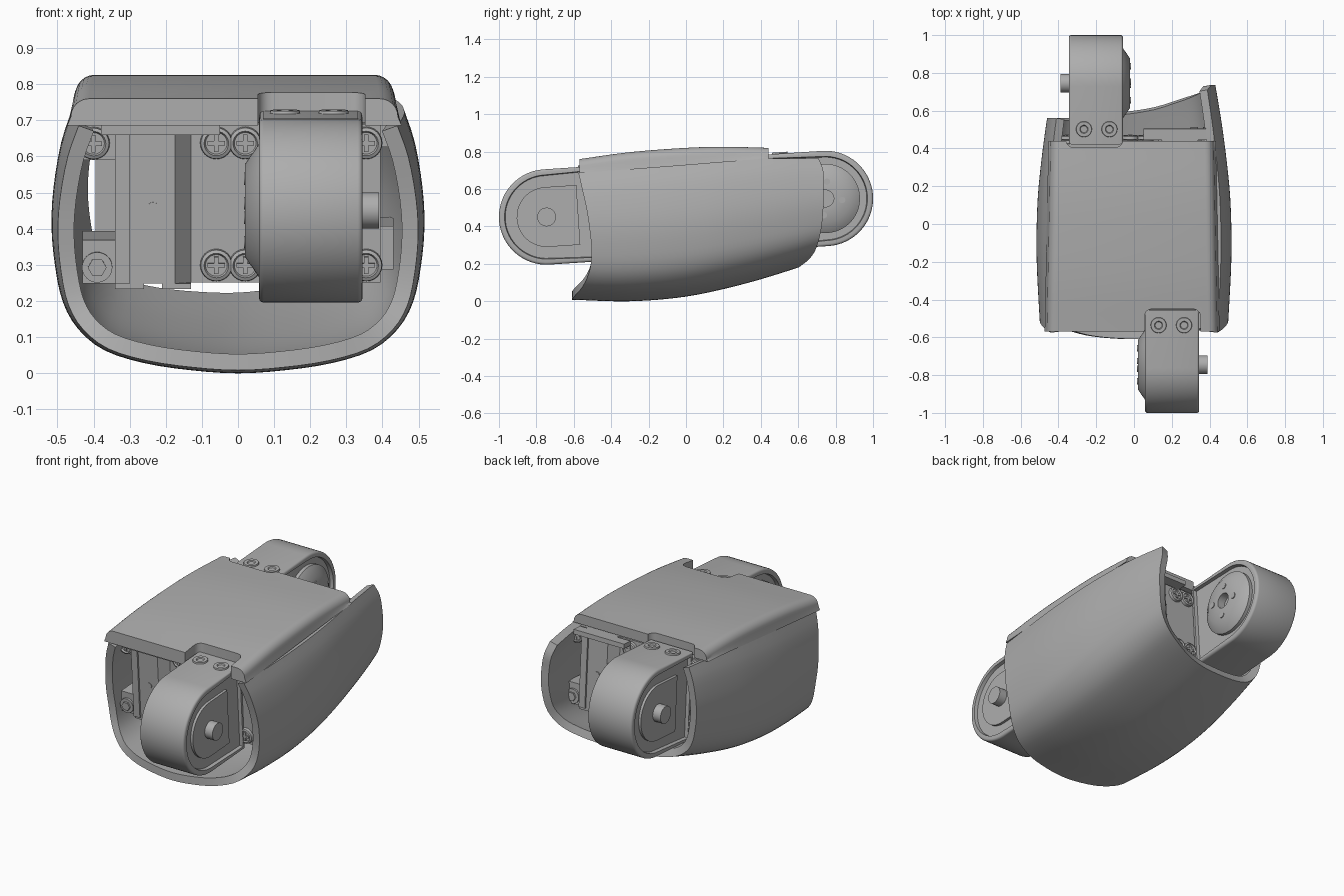
import bpy, bmesh, math
from mathutils import Matrix, Vector

if "Cube" in bpy.data.objects:
    bpy.data.objects.remove(bpy.data.objects["Cube"], do_unlink=True)

grey = bpy.data.materials.new("plain_grey")
grey.use_nodes = True
tone = (0.42, 0.42, 0.42, 1)
grey.diffuse_color = tone
grey.node_tree.nodes["Principled BSDF"].inputs["Base Color"].default_value = tone


def curve(pts, x):
    """Smooth interpolation through (x, value) points."""
    x = min(max(x, pts[0][0]), pts[-1][0])
    i = max(k for k in range(len(pts) - 1) if pts[k][0] <= x)

    def slope(k):
        a, b = pts[max(k - 1, 0)], pts[min(k + 1, len(pts) - 1)]
        return (b[1] - a[1]) / (b[0] - a[0])
    (x0, v0), (x1, v1) = pts[i], pts[i + 1]
    w = x1 - x0
    t = (x - x0) / w
    return ((2*t**3 - 3*t*t + 1) * v0 + (t**3 - 2*t*t + t) * w * slope(i)
            + (3*t*t - 2*t**3) * v1 + (t**3 - t*t) * w * slope(i + 1))


def finish(bm, name, matrix=Matrix(), recalc=True):
    if recalc:
        bmesh.ops.recalc_face_normals(bm, faces=bm.faces)
    bm.transform(matrix)
    mesh = bpy.data.meshes.new(name)
    bm.to_mesh(mesh)
    bm.free()
    mesh.materials.append(grey)
    obj = bpy.data.objects.new(name, mesh)
    bpy.context.collection.objects.link(obj)
    shade(obj)
    return obj


def activate(obj):
    bpy.ops.object.select_all(action='DESELECT')
    obj.select_set(True)
    bpy.context.view_layer.objects.active = obj


def shade(obj):
    activate(obj)
    bpy.ops.object.shade_smooth_by_angle(angle=math.radians(35))


def apply(obj, kind, **settings):
    mod = obj.modifiers.new(kind.title(), kind)
    for key, value in settings.items():
        setattr(mod, key, value)
    activate(obj)
    bpy.ops.object.modifier_apply(modifier=mod.name)
    shade(obj)


def prism(points, depth):
    """Extrude a flat outline of 3D points along a vector."""
    bm = bmesh.new()
    face = bm.faces.new([bm.verts.new(p) for p in points])
    new = bmesh.ops.extrude_face_region(bm, geom=[face])["geom"]
    bmesh.ops.translate(bm, verts=[v for v in new if isinstance(v, bmesh.types.BMVert)],
                        vec=depth)
    bmesh.ops.recalc_face_normals(bm, faces=bm.faces)
    return bm


def box(name, x, y, z, matrix=Matrix(), bevel=0.0):
    bm = prism([(x[0], y[0], z[0]), (x[1], y[0], z[0]), (x[1], y[1], z[0]), (x[0], y[1], z[0])],
               (0, 0, z[1] - z[0]))
    if bevel:
        upright = [e for e in bm.edges if abs(e.verts[0].co.z - e.verts[1].co.z) > 0.001]
        bmesh.ops.bevel(bm, geom=upright, offset=bevel, segments=5, profile=0.5,
                        affect='EDGES')
    return finish(bm, name, matrix)


def lathe(name, profile, place, axis, matrix, steps=32):
    """Turn (radius, height) points about an axis."""
    bm = bmesh.new()
    verts = [bm.verts.new((r, 0, h)) for r, h in profile]
    edges = [bm.edges.new(pair) for pair in zip(verts, verts[1:])]
    bmesh.ops.spin(bm, geom=verts + edges, axis=(0, 0, 1), cent=(0, 0, 0),
                   angle=2 * math.pi, steps=steps)
    bmesh.ops.remove_doubles(bm, verts=bm.verts, dist=0.0002)
    turn = Vector(axis).to_track_quat('Z', 'Y').to_matrix().to_4x4()
    return finish(bm, name, matrix @ Matrix.Translation(place) @ turn)


def disc(name, r, h, place, axis, matrix, steps=32):
    return lathe(name, [(0, 0), (r, 0), (r, h), (0, h)], place, axis, matrix, steps)


# Curved U-shaped outer shell
floor_z = [(-.61, .008), (-.3, 0), (0, .025), (.3, .09), (.6, .18), (.75, .235)]
seam_z = [(-.58, .685), (-.1, .722), (.44, .762), (.75, .762)]
width = [(-.61, .965), (-.5, .98), (-.2, 1.01), (0, 1.01), (.2, .99), (.5, .92), (.75, .84)]
# half section: x, height fraction, front edge y, long-side rear edge y
half = [(.455, 1, -.575, .71), (.485, .87, -.555, .735), (.505, .7, -.53, .735),
        (.51, .55, -.515, .735), (.50, .4, -.505, .73), (.48, .27, -.51, .72),
        (.44, .17, -.53, .705), (.37, .09, -.56, .685), (.26, .04, -.59, .655),
        (.13, .012, -.605, .62), (0, 0, -.61, .6)]
section = half + [(-x, h, f, .6 - .04 * min(1, x / .4)) for x, h, f, r in half[-2::-1]]
bm = bmesh.new()
rows = []
for i in range(61):
    s = i / 60 * (len(section) - 1)
    x, h, front, rear = [curve([(k, row[c]) for k, row in enumerate(section)], s)
                         for c in range(4)]
    row = []
    for j in range(25):
        y = front + (rear - front) * j / 24
        low, high = curve(floor_z, y), curve(seam_z, y)
        row.append(bm.verts.new((x * curve(width, y), y, low + h * (high - low))))
    rows.append(row)
for a, b in zip(rows, rows[1:]):
    for j in range(24):
        bm.faces.new((a[j], b[j], b[j + 1], a[j + 1]))
shell = finish(bm, "outer_shell", recalc=False)
apply(shell, 'SOLIDIFY', thickness=0.045, offset=-1)

# Gently crowned top lid with a rounded notch over each joint
lid_top = [(-.57, .76), (-.3, .797), (0, .82), (.2, .826), (.44, .82)]
bm = bmesh.new()
loops = []
for j in range(21):
    y = -.57 + 1.01 * j / 20
    low, high, hw, r = curve(seam_z, y), curve(lid_top, y), .463 - .02 * j / 20, .05
    arc = [(hw, low)] + [(hw - .01 - r + r * math.cos(a * math.pi / 12),
                          high - r + r * math.sin(a * math.pi / 12)) for a in range(7)]
    arc += [(-x, z) for x, z in reversed(arc)]
    loops.append([bm.verts.new((x - .01, y, z)) for x, z in arc])
for a, b in zip(loops, loops[1:]):
    for i in range(len(a)):
        k = (i + 1) % len(a)
        bm.faces.new((a[i], a[k], b[k], b[i]))
bm.faces.new(loops[0])
bm.faces.new(loops[-1])
lid = finish(bm, "top_lid")
for x, y in (((.055, .352), (-.8, -.45)), ((-.36, -.06), (.405, .8))):
    cutter = box("lid_cutter", x, y, (.5, 1), bevel=.04)
    cutter.hide_render = True
    apply(lid, 'BOOLEAN', operation='DIFFERENCE', solver='EXACT', object=cutter)
    bpy.data.objects.remove(cutter, do_unlink=True)


def screw(name, x, z, y, m):
    lathe(name + "_head", [(0, .012), (.03, .012), (.034, .02), (.043, .016), (.045, 0)],
          (x, y, z), (0, -1, 0), m, 24)
    for a, b in ((.024, .006), (.006, .024)):
        box(name + "_cross", (x - a, x + a), (y - .018, y - .01), (z - b, z + b), m)


def joint_assembly(side, m):
    # Drive body with stepped end face
    outline = [(-.34, -.5), (-.30, -.5), (-.30, -.49), (-.175, -.49), (-.13, -.44),
               (.395, -.44), (.395, 0), (-.34, 0)]
    finish(prism([(x, y, -.22) for x, y in outline], (0, 0, .44)), side + "_drive_body", m)
    box(side + "_top_rail", (-.38, -.05), (-.52, -.46), (.195, .222), m)
    box(side + "_upper_ear", (-.43, -.34), (-.45, -.1), (.12, .22), m)
    box(side + "_lower_ear", (-.43, -.34), (-.48, -.1), (-.22, -.1), m)
    disc(side + "_pin", .016, .004, (-.235, -.49, -.01), (0, -1, 0), m, 16)
    for x in (-.30, -.17):
        box(side + "_foot", (x - .04, x + .04), (-.49, -.4), (-.235, -.22), m)

    # Fasteners on the end face
    for i, (x, z) in enumerate([(-.4, .167), (-.06, .167), (.02, .167), (.355, .167),
                                (-.06, -.172), (.02, -.172), (.355, -.172)]):
        screw(f"{side}_screw_{i}", x, z, -.45 if x < -.3 else -.44, m)
    disc(side + "_bolt_washer", .042, .012, (-.39, -.48, -.175), (0, -1, 0), m)
    disc(side + "_hex_bolt", .026, .022, (-.39, -.48, -.175), (0, -1, 0), m, 6)

    # Rounded joint housing with a sunken panel on each side
    cy, r = -.747, .255
    arc = [(.058, cy + r * math.cos(a), r * math.sin(a))
           for a in [math.pi * (.5 + i / 32) for i in range(33)]]
    bm = prism([(.058, -.44, r)] + arc + [(.058, -.44, -r)], (.287, 0, 0))
    caps = [f for f in bm.faces if abs(f.normal.x) > .9]
    rims = {e for f in caps for e in f.edges}
    for cap in caps:
        bmesh.ops.inset_region(bm, faces=[cap], thickness=.03, depth=0)
        bmesh.ops.inset_region(bm, faces=[cap], thickness=.004, depth=-.02)
    bmesh.ops.bevel(bm, geom=list(rims), offset=.013, segments=3, profile=.5, affect='EDGES')
    finish(bm, side + "_joint_housing", m)
    panel = [(.32, cy + .16 * math.cos(a), .16 * math.sin(a))
             for a in [math.pi * (.5 + i / 20) for i in range(21)]]
    panel += [(.32, cy + .17, -.16), (.32, cy + .17, .16)]
    finish(prism(panel, (.02, 0, 0)), side + "_shaft_panel", m)
    disc(side + "_shaft", .05, .055, (.335, cy, 0), (1, 0, 0), m)

    # Output horn with centre bore and small pins
    lathe(side + "_output_horn", [(0, -.01), (.045, -.01), (.045, .038), (.13, .038),
                                  (.185, 0), (.185, -.025)], (.058, cy, 0), (-1, 0, 0), m, 48)
    for i in range(4):
        a = math.pi * (i / 2 + .05)
        disc(f"{side}_horn_pin_{i}", .017, .004,
             (.02, cy + .09 * math.cos(a), .09 * math.sin(a)), (-1, 0, 0), m, 16)

    # Two cap screws on the housing's upper strap
    for x in (.13, .265):
        lathe(side + "_strap_screw", [(0, .002), (.018, .002), (.022, .008), (.04, .008),
                                      (.042, 0)], (x, -.52, r), (0, 0, 1), m, 24)


tilt = Matrix.Translation((0, 0, .5)) @ Matrix.Rotation(math.radians(3.8), 4, 'X')
for label, spin in (("front", 0), ("rear", math.pi)):
    joint_assembly(label, tilt @ Matrix.Rotation(spin, 4, 'Z'))
